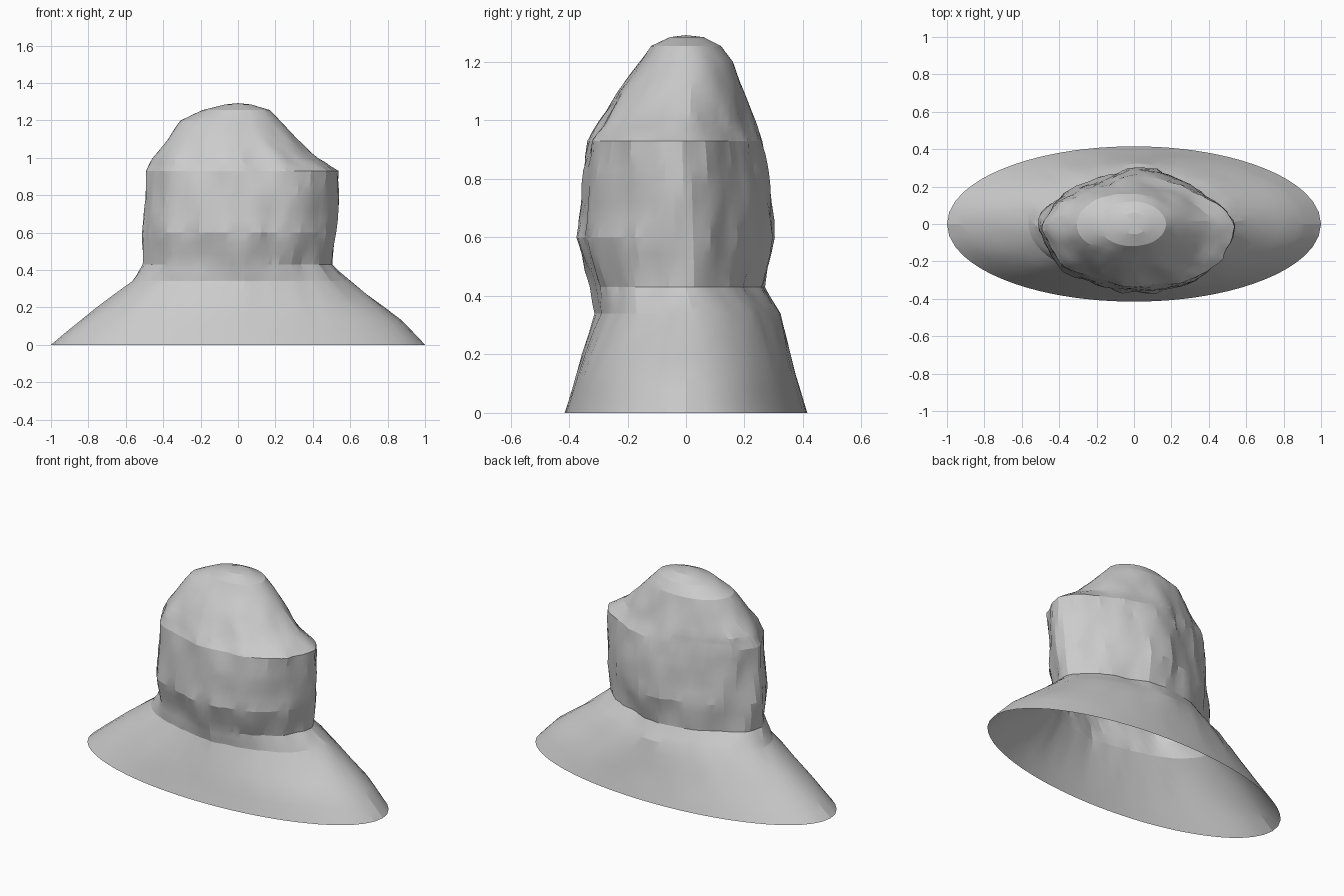
import bpy, bmesh, math
from mathutils import Vector, noise

if "Cube" in bpy.data.objects:
    bpy.data.objects.remove(bpy.data.objects["Cube"])

SEG = 72
STEPS = 3  # rings between two levels

# Body cross-section corners, fitted to each level's extents
OUTLINE = [(.54, 0), (.40, .16), (.15, .28), (0, .31), (-.30, .20), (-.42, .12), (-.50, 0),
           (-.38, -.25), (0, -.375), (.30, -.32), (.45, -.2)]

# Levels: z, xmin, xmax, ymin, ymax
LEVELS = [
    (0, -1, 1, -.415, .415),
    (.13, -.845, .88, -.375, .375),
    (.34, -.575, .60, -.305, .322),
    (.43, -.505, .505, -.32, .27),
    (.60, -.502, .522, -.376, .302),
    (.78, -.487, .535, -.362, .285),
    (.93, -.492, .545, -.336, .258),
    (1.0, -.46, .43, -.295, .232),
    (1.1, -.378, .32, -.235, .198),
    (1.2, -.305, .225, -.16, .162),
    (1.255, -.19, .17, -.12, .12),
    (1.285, -.07, .07, -.055, .06),
]


def resample(points, n):
    """Spread n points evenly along a closed outline."""
    pts = [Vector(p) for p in points]
    pts.append(pts[0])
    lengths = [(b - a).length for a, b in zip(pts, pts[1:])]
    step, out = sum(lengths) / n, []
    for i in range(n):
        d, k = i * step, 0
        while k < len(lengths) - 1 and d > lengths[k]:
            d -= lengths[k]
            k += 1
        out.append(pts[k].lerp(pts[k + 1], d / lengths[k]))
    return out


def soften(points, rounds):
    """Round the corners by averaging neighbours."""
    for _ in range(rounds):
        points = [(points[i - 1] + p * 2 + points[(i + 1) % len(points)]) / 4
                  for i, p in enumerate(points)]
    return points


def unit(points):
    """Scale an outline to the 0..1 square."""
    x0, x1 = min(p.x for p in points), max(p.x for p in points)
    y0, y1 = min(p.y for p in points), max(p.y for p in points)
    return [Vector(((p.x - x0) / (x1 - x0), (p.y - y0) / (y1 - y0))) for p in points]


def ramp(z, start, end):
    return min(1, max(0, (z - start) / (end - start)))


body = unit(soften(resample(OUTLINE, SEG), 4))
ellipse = unit(resample([(math.cos(a * math.tau / 90), .41 * math.sin(a * math.tau / 90))
                         for a in range(90)], SEG))

# In-between levels
levels = []
for a, b in zip(LEVELS, LEVELS[1:]):
    for s in range(STEPS):
        levels.append([u + (v - u) * s / STEPS for u, v in zip(a, b)])
levels.append(LEVELS[-1])

# Weathered shell, open underneath: flared skirt, upright walls, domed top
bm = bmesh.new()
rings = []
for z, x0, x1, y0, y1 in levels:
    share = ramp(z, .1, .44) ** 1.5 * (1 - ramp(z, .95, 1.2))
    rough = .02 * ramp(z, 0, .5) * (1 - ramp(z, .9, 1.3))
    section = unit([e.lerp(b, share) for e, b in zip(ellipse, body)])
    cx, cy = (x0 + x1) / 2, (y0 + y1) / 2
    ring = []
    for p in section:
        x, y = x0 + p.x * (x1 - x0), y0 + p.y * (y1 - y0)
        out = Vector((x - cx, y - cy, 0)).normalized()
        n = noise.noise(Vector((x * 9, y * 9, z * 3.5)))
        n += .5 * noise.noise(Vector((x * 20, y * 20, z * 8)))
        ring.append(bm.verts.new(Vector((x, y, z)) + out * rough * n))
    rings.append(ring)
for low, high in zip(rings, rings[1:]):
    for i in range(SEG):
        j = (i + 1) % SEG
        bm.faces.new((low[i], low[j], high[j], high[i]))
tip = bm.verts.new((0, 0, 1.292))
for i in range(SEG):
    bm.faces.new((rings[-1][i], rings[-1][(i + 1) % SEG], tip))

mesh = bpy.data.meshes.new("weathered_bell_shell")
bm.to_mesh(mesh)
bm.free()
shell = bpy.data.objects.new("weathered_bell_shell", mesh)
bpy.context.collection.objects.link(shell)

# Soft shading with the harder creases kept
bpy.context.view_layer.objects.active = shell
shell.select_set(True)
bpy.ops.object.shade_smooth_by_angle(angle=math.radians(14))
